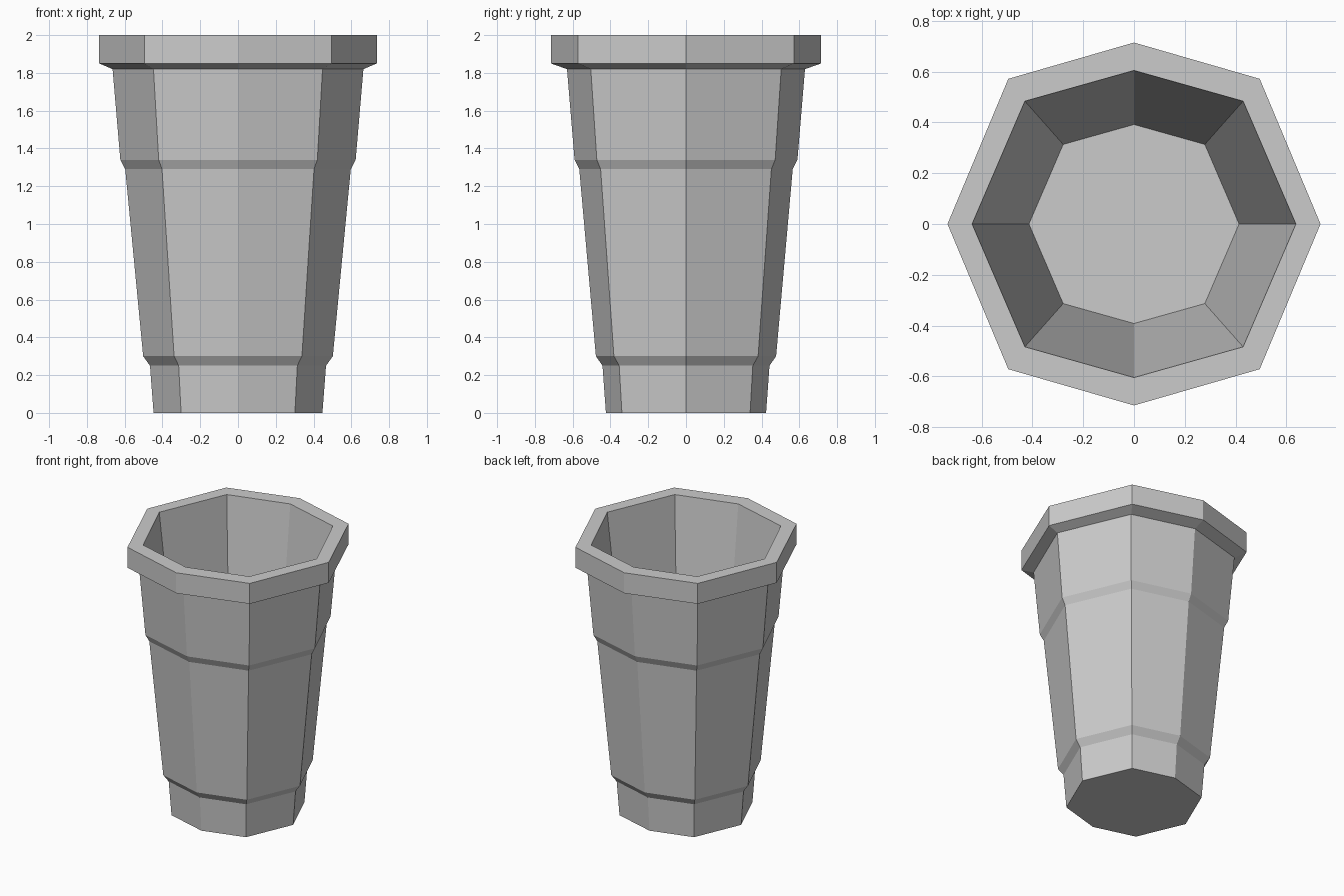
import bpy, bmesh

if "Cube" in bpy.data.objects:
    bpy.data.objects.remove(bpy.data.objects["Cube"])

# Slightly squashed octagon: two wide front/back pairs, narrower sides
def octagon(bm, z, rx, ry):
    dx, dy = rx * 0.674, ry * 0.80
    pts = [(rx, 0), (dx, dy), (0, ry), (-dx, dy),
           (-rx, 0), (-dx, -dy), (0, -ry), (dx, -dy)]
    return [bm.verts.new((x, y, z)) for x, y in pts]

# Profile (z, x radius, y radius): outside going up, then over the rim and down inside
profile = [
    (0.00, 0.447, 0.424), (0.25, 0.466, 0.442),   # foot
    (0.30, 0.502, 0.477), (1.29, 0.597, 0.565),   # middle band
    (1.34, 0.623, 0.590), (1.82, 0.664, 0.630),   # upper band
    (1.85, 0.735, 0.715), (2.00, 0.735, 0.715),   # rim
    (2.00, 0.638, 0.605), (0.05, 0.414, 0.392),   # inner wall
]

bm = bmesh.new()
rings = [octagon(bm, *p) for p in profile]
for a, b in zip(rings, rings[1:]):
    for i in range(8):
        j = (i + 1) % 8
        bm.faces.new((a[i], a[j], b[j], b[i]))

# Underside and inner floor
bm.faces.new(rings[0][::-1])
bm.faces.new(rings[-1])
bmesh.ops.recalc_face_normals(bm, faces=bm.faces)

mesh = bpy.data.meshes.new("cup")
bm.to_mesh(mesh)
bm.free()
bpy.context.collection.objects.link(bpy.data.objects.new("cup", mesh))
